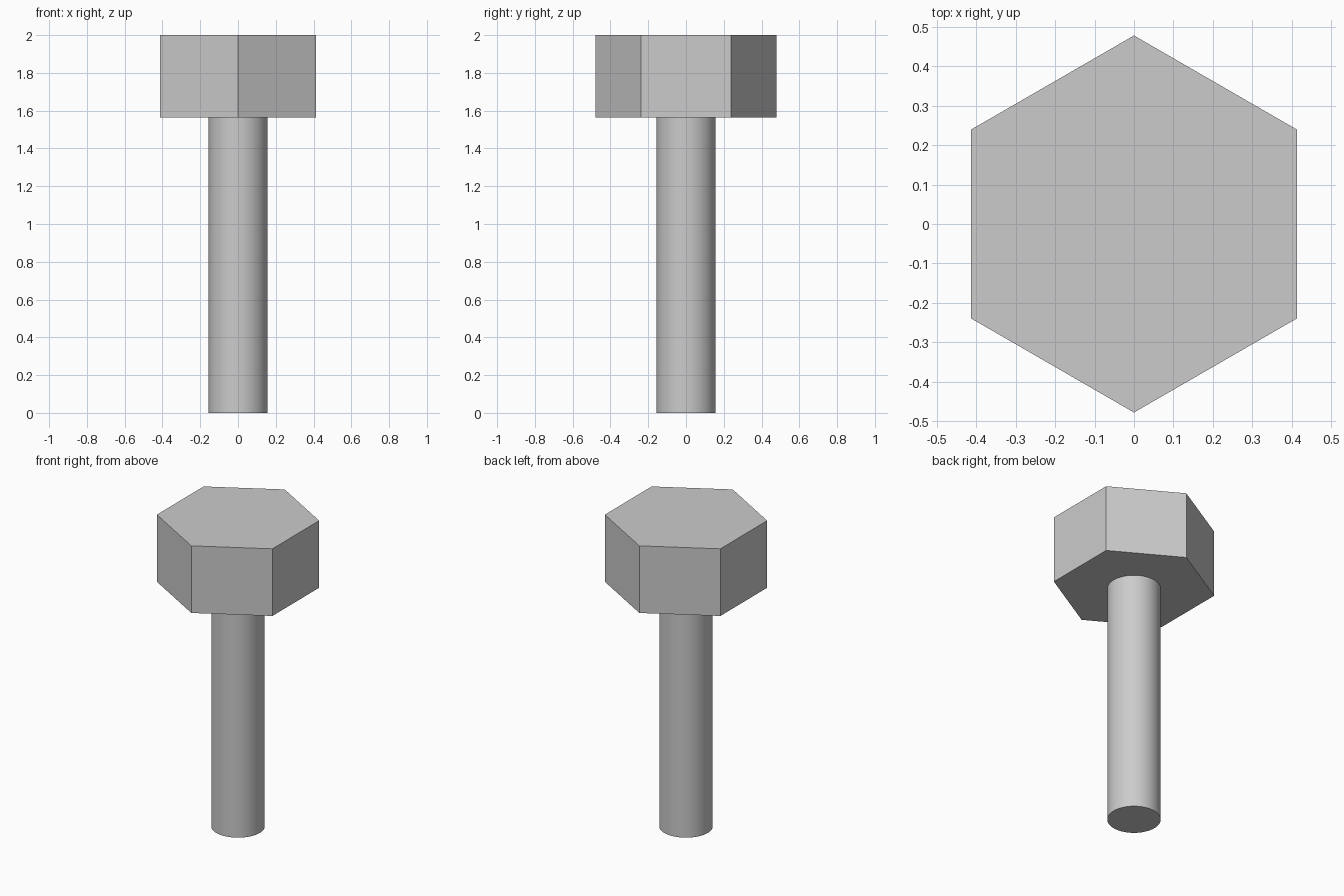
import bpy
import math

default_cube = bpy.data.objects.get("Cube")
if default_cube:
    bpy.data.objects.remove(default_cube, do_unlink=True)

# Single plain steel colour
STEEL = (0.6, 0.6, 0.6, 1.0)
steel = bpy.data.materials.new("steel_grey")
steel.use_nodes = True
steel.diffuse_color = STEEL
steel.node_tree.nodes["Principled BSDF"].inputs["Base Color"].default_value = STEEL

HEAD_BOTTOM = 1.565
TOP = 2.0


def prism(name, sides, radius, bottom, top):
    """Upright capped prism between two heights."""
    bpy.ops.mesh.primitive_cylinder_add(
        vertices=sides, radius=radius, depth=top - bottom,
        location=(0, 0, (bottom + top) / 2))
    obj = bpy.context.object
    obj.name = obj.data.name = name
    obj.data.materials.append(steel)
    return obj


# Hexagonal head, corners pointing front and back
prism("hex_head", 6, 0.478, HEAD_BOTTOM, TOP)

# Smooth round shank with sharp end rims
prism("shank", 64, 0.157, 0, HEAD_BOTTOM)
bpy.ops.object.shade_smooth_by_angle(angle=math.radians(30))
